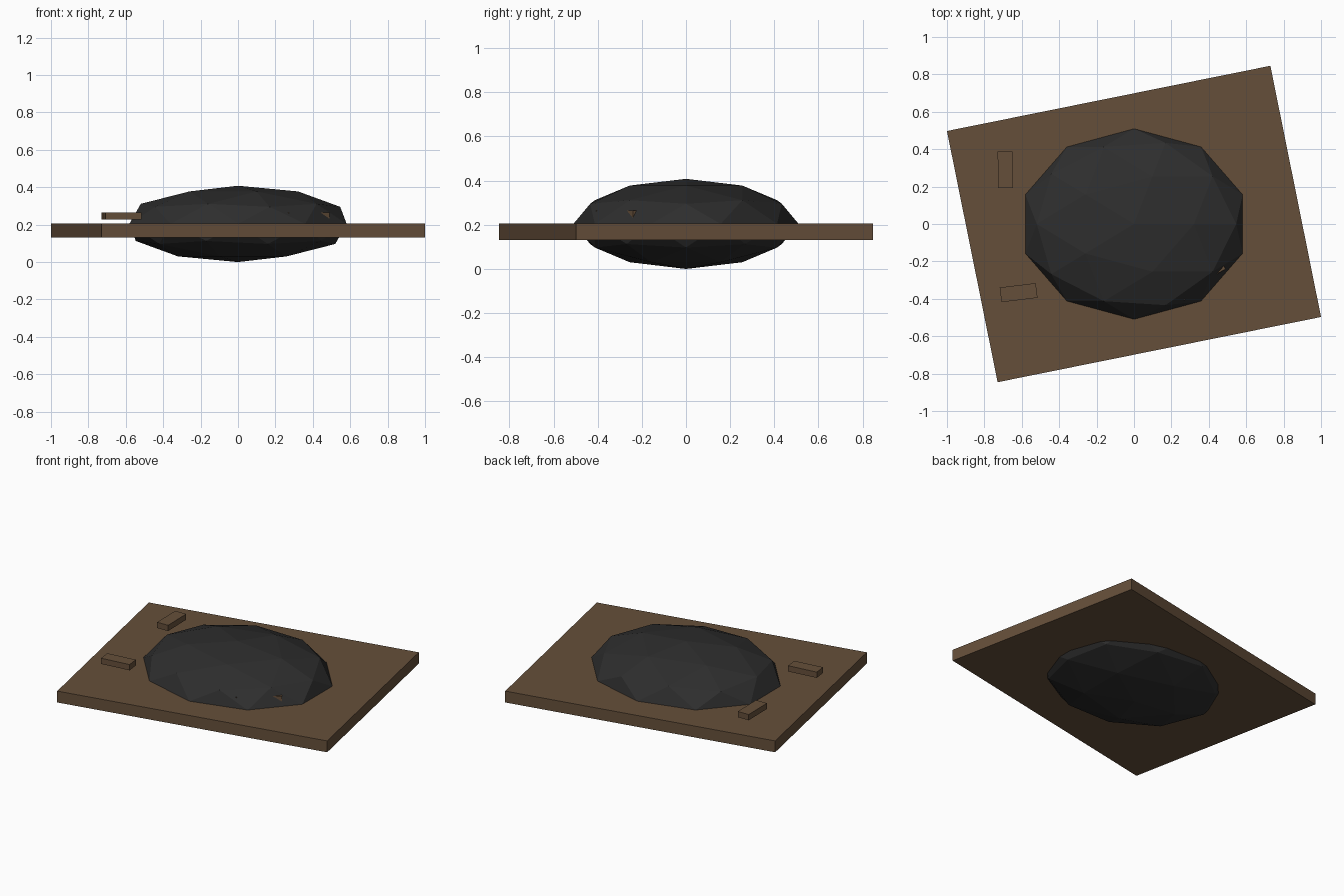
import bpy
import math
from mathutils import Matrix, Vector

if "Cube" in bpy.data.objects:
    bpy.data.objects.remove(bpy.data.objects["Cube"])


def material(name, colour):
    m = bpy.data.materials.new(name)
    m.diffuse_color = (*colour, 1.0)
    m.use_nodes = True
    m.node_tree.nodes["Principled BSDF"].inputs["Base Color"].default_value = m.diffuse_color
    return m


WOOD = material("brown_wood", (0.13, 0.078, 0.042))
STONE = material("dark_stone", (0.027, 0.027, 0.027))


def finish(name, mat, matrix):
    ob = bpy.context.object
    ob.name = name
    ob.data.transform(matrix)
    ob.data.materials.append(mat)
    return ob


def box(name, centre, size, angle):
    bpy.ops.mesh.primitive_cube_add(size=1)
    return finish(name, WOOD, Matrix.Translation(centre)
                  @ Matrix.Rotation(math.radians(angle), 4, "Z")
                  @ Matrix.Diagonal((*size, 1)))


# Turned square-edged base board
box("base_board", (0, 0, 0.168), (1.764, 1.37, 0.075), 11.4)

# Flattened faceted boulder passing through the board
bpy.ops.mesh.primitive_ico_sphere_add(subdivisions=2, radius=1)
finish("boulder", STONE, Matrix.Translation((0, 0, 0.204))
       @ Matrix.Diagonal((0.611, 0.51, 0.204, 1)))

# Small planks scattered just above the board
PLANK = Vector((0.194, 0.079, 0.038))
for name, x, y, angle in (
    ("plank_back", -0.688, 0.290, 91),
    ("plank_front", -0.617, -0.367, 7),
    ("plank_buried_right", 0.386, -0.255, 30),
    ("plank_buried_front", 0.250, -0.305, 80),
):
    box(name, (x, y, 0.246), PLANK, angle)
